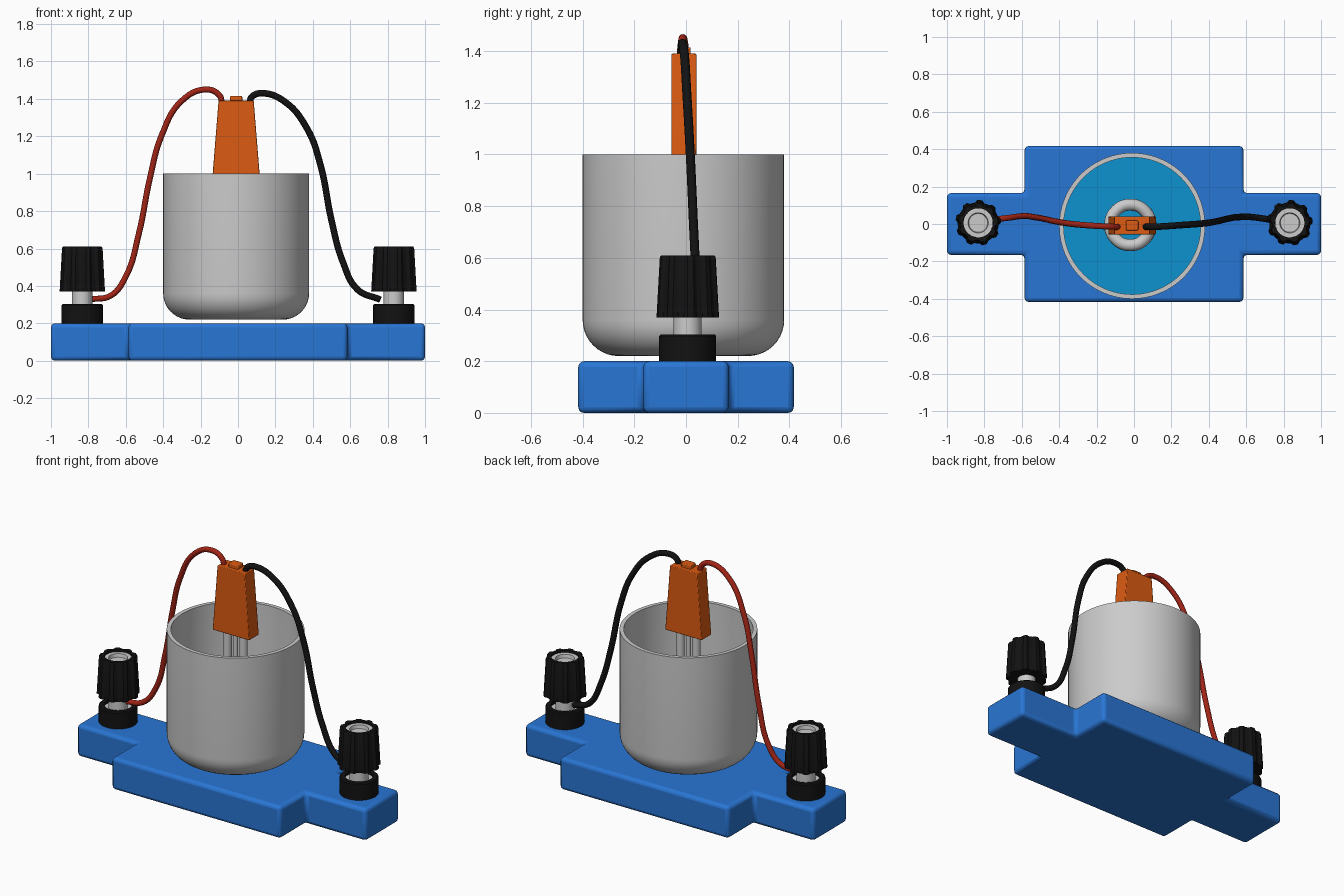
import bpy, bmesh
from math import sin, cos, pi, radians

if "Cube" in bpy.data.objects:
    bpy.data.objects.remove(bpy.data.objects["Cube"])


def material(name, rgb):
    m = bpy.data.materials.new(name)
    m.diffuse_color = (*rgb, 1)
    m.use_nodes = True
    m.node_tree.nodes["Principled BSDF"].inputs["Base Color"].default_value = m.diffuse_color
    return m


BLUE = material("blue", (0.022, 0.18, 0.66))
WATER = material("water_blue", (0.004, 0.29, 0.62))
ORANGE = material("orange", (0.72, 0.105, 0.006))
RED = material("red", (0.36, 0.018, 0.008))
BLACK = material("black", (0.006, 0.006, 0.006))


def finish(name, bm, mat=None, bevel=0, segments=3, angle=35):
    bmesh.ops.recalc_face_normals(bm, faces=bm.faces)
    me = bpy.data.meshes.new(name)
    bm.to_mesh(me)
    bm.free()
    ob = bpy.data.objects.new(name, me)
    bpy.context.collection.objects.link(ob)
    if mat:
        me.materials.append(mat)
    if bevel:
        b = ob.modifiers.new("bevel", "BEVEL")
        b.width, b.segments, b.limit_method = bevel, segments, "ANGLE"
    bpy.ops.object.select_all(action="DESELECT")
    ob.select_set(True)
    bpy.context.view_layer.objects.active = ob
    bpy.ops.object.shade_smooth_by_angle(angle=radians(angle))
    return ob


def loft(name, rings, mat=None, cap=True, **kw):
    """Skin a stack of closed point rings."""
    bm = bmesh.new()
    loops = [[bm.verts.new(p) for p in r] for r in rings]
    n = len(loops[0])
    for a, b in zip(loops, loops[1:]):
        for i in range(n):
            bm.faces.new((a[i], a[(i + 1) % n], b[(i + 1) % n], b[i]))
    if cap:
        bm.faces.new(loops[0])
        bm.faces.new(loops[-1])
    return finish(name, bm, mat, **kw)


def lathe(name, profile, x, y, mat=None, n=48, cap=True, **kw):
    rings = [[(x + r * cos(2 * pi * i / n), y + r * sin(2 * pi * i / n), z)
              for i in range(n)] for r, z in profile]
    return loft(name, rings, mat, cap, **kw)


def tube(name, pts, radius, mat=None):
    cu = bpy.data.curves.new(name, "CURVE")
    cu.dimensions = "3D"
    cu.bevel_depth, cu.bevel_resolution = radius, 4
    cu.resolution_u, cu.use_fill_caps = 8, True
    s = cu.splines.new("BEZIER")
    s.bezier_points.add(len(pts) - 1)
    for bp, p in zip(s.bezier_points, pts):
        bp.co = p
        bp.handle_left_type = bp.handle_right_type = "AUTO"
    ob = bpy.data.objects.new(name, cu)
    bpy.context.collection.objects.link(ob)
    if mat:
        cu.materials.append(mat)
    return ob


# Stepped base plate
quarter = [(1.0, 0.165), (0.585, 0.165), (0.585, 0.417)]
outline = (quarter + [(-x, y) for x, y in quarter[::-1]]
           + [(-x, -y) for x, y in quarter] + [(x, -y) for x, y in quarter[::-1]])
loft("base_plate", [[(x, y, z) for x, y in outline] for z in (0, 0.2)], BLUE, bevel=0.022)

# Open cup with rounded bottom, outer then inner wall
CX, CY = -0.01, -0.01


def cup_wall(r, floor, fillet):
    arc = [(r - fillet + fillet * sin(a), floor + fillet * (1 - cos(a)))
           for a in [pi / 2 * i / 10 for i in range(11)]]
    return arc + [(r, 1.0)]


lathe("cup", cup_wall(0.39, 0.22, 0.14) + cup_wall(0.366, 0.245, 0.116)[::-1], CX, CY, n=96)

# Water surface
lathe("water", [(0.367, 0.40), (0.367, 0.42)], CX, CY, WATER, n=96)

# Heating coil and its rods
coil = []
for i in range(33):
    a = 2 * pi * i / 8
    coil.append((-0.02 + 0.108 * cos(a), -0.005 + 0.108 * sin(a), 0.32 + 0.24 * i / 32))
tube("heating_coil", coil, 0.032)
for dx, r, tag in ((-0.055, 0.024, "left"), (0, 0.014, "middle"), (0.055, 0.024, "right")):
    lathe("rod_" + tag, [(r, 0.38), (r, 1.0)], CX + dx, CY, n=20)


# Tapered plug with small top nub
def rect(hx, hy, z):
    return [(CX + sx * hx, -0.008 + sy * hy, z) for sx, sy in ((-1, -1), (1, -1), (1, 1), (-1, 1))]


loft("plug", [rect(0.127, 0.048, 0.98), rect(0.094, 0.048, 1.39)], ORANGE, bevel=0.004, segments=2)
loft("plug_nub", [rect(0.033, 0.026, 1.38), rect(0.033, 0.026, 1.415)], ORANGE, bevel=0.005, segments=2)


# Ribbed cross-section of a terminal knob
def ribbed(x, y, r, z, ribs=9, per=10):
    pts = []
    for i in range(ribs * per):
        ph = i % per
        k = 1.0 if ph in (0, 1, 2, 3) else (0.94 if ph in (4, 9) else 0.885)
        a = 2 * pi * i / (ribs * per)
        pts.append((x + k * r * cos(a), y + k * r * sin(a), z))
    return pts


def circle(x, y, r, z, n=90):
    return [(x + r * cos(2 * pi * i / n), y + r * sin(2 * pi * i / n), z) for i in range(n)]


# Two binding-post terminals
for side, tag in ((-1, "left"), (1, "right")):
    x, y = side * 0.833, 0.006
    lathe("terminal_collar_" + tag,
          [(0.11, 0.195), (0.11, 0.298), (0.104, 0.304), (0.08, 0.304), (0.08, 0.27)], x, y, BLACK)
    lathe("terminal_washer_" + tag, [(0.08, 0.26), (0.08, 0.285)], x, y)
    lathe("terminal_stem_" + tag, [(0.054, 0.25), (0.054, 0.40)], x, y)
    loft("terminal_knob_" + tag,
         [ribbed(x, y, 0.122, 0.37), ribbed(x, y, 0.109, 0.602), ribbed(x, y, 0.104, 0.61),
          circle(x, y, 0.078, 0.61), circle(x, y, 0.078, 0.57)], BLACK)
    lathe("terminal_insert_" + tag,
          [(0.078, 0.56), (0.078, 0.596), (0.054, 0.596), (0.05, 0.575)], x, y)

# Wires from plug to terminals
tube("red_wire", [(-0.085, -0.015, 1.375), (-0.10, -0.015, 1.42), (-0.17, -0.012, 1.45),
                  (-0.30, -0.003, 1.39), (-0.41, 0.012, 1.20), (-0.47, 0.025, 0.98),
                  (-0.53, 0.036, 0.68), (-0.60, 0.042, 0.45), (-0.68, 0.032, 0.348),
                  (-0.79, 0.02, 0.328)], 0.016, RED)
tube("black_wire", [(0.06, -0.015, 1.375), (0.075, -0.015, 1.412), (0.13, -0.014, 1.43),
                    (0.25, -0.006, 1.385), (0.37, 0.003, 1.24), (0.44, 0.014, 1.05),
                    (0.50, 0.028, 0.75), (0.56, 0.037, 0.53), (0.64, 0.036, 0.38),
                    (0.76, 0.018, 0.327)], 0.0175, BLACK)
